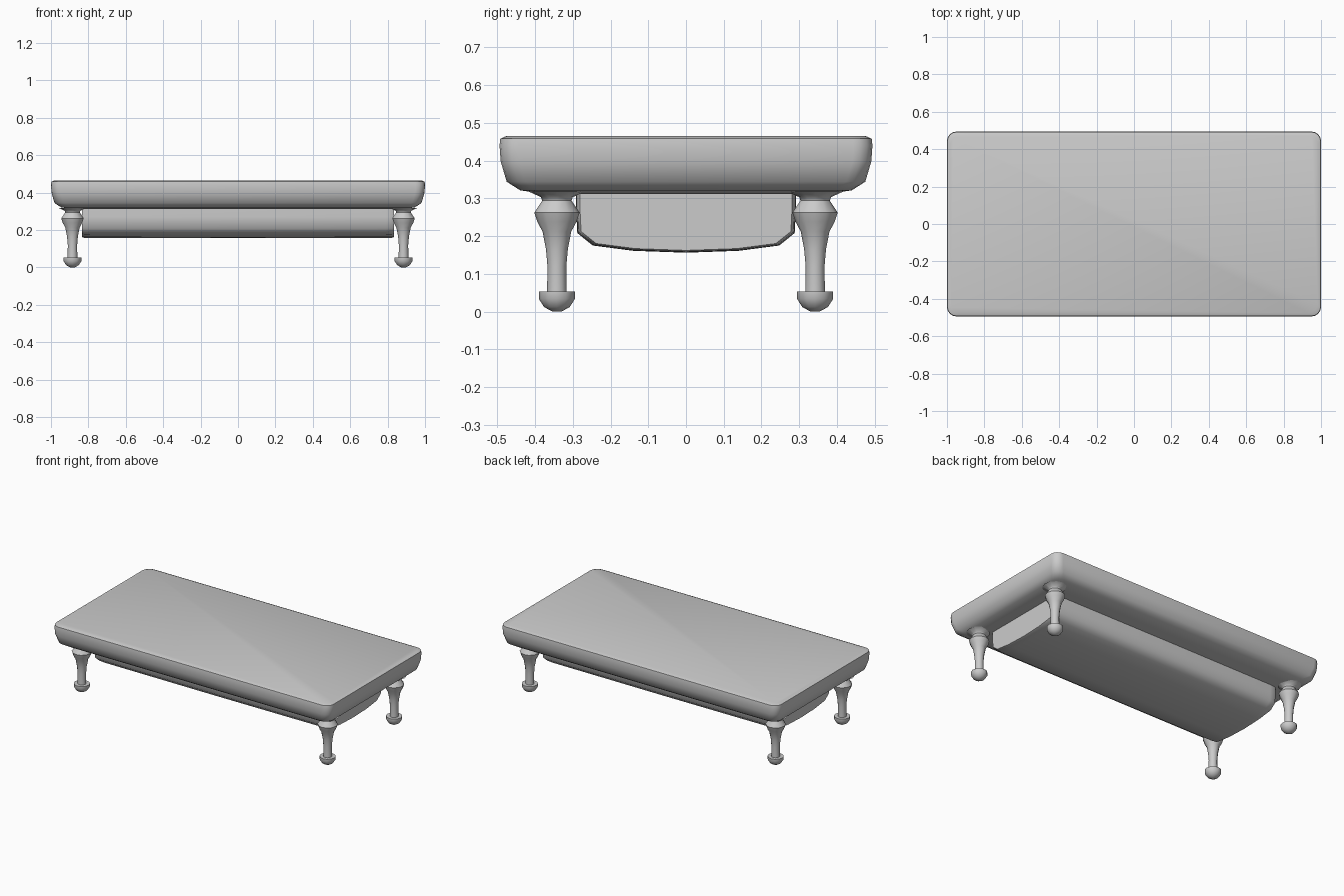
import bpy, bmesh, math

if "Cube" in bpy.data.objects:
    bpy.data.objects.remove(bpy.data.objects["Cube"])

def finish(name, bm, angle=50):
    bmesh.ops.recalc_face_normals(bm, faces=bm.faces)
    me = bpy.data.meshes.new(name)
    bm.to_mesh(me)
    bm.free()
    ob = bpy.data.objects.new(name, me)
    bpy.context.collection.objects.link(ob)
    bpy.ops.object.select_all(action='DESELECT')
    ob.select_set(True)
    bpy.context.view_layer.objects.active = ob
    bpy.ops.object.shade_smooth_by_angle(angle=math.radians(angle))
    return ob

def loft(name, rings, angle=50):
    bm = bmesh.new()
    loops = [[bm.verts.new(p) for p in r] for r in rings]
    n = len(loops[0])
    for a, b in zip(loops, loops[1:]):
        for i in range(n):
            j = (i + 1) % n
            bm.faces.new((a[i], a[j], b[j], b[i]))
    bm.faces.new(loops[0])
    bm.faces.new(loops[-1])
    return finish(name, bm, angle)

def rounded_rect(hx, hy, r, z, steps=4):
    pts = []
    for k, (sx, sy) in enumerate([(1, 1), (-1, 1), (-1, -1), (1, -1)]):
        for i in range(steps + 1):
            a = math.pi / 2 * (k + i / steps)
            pts.append((sx * (hx - r) + r * math.cos(a), sy * (hy - r) + r * math.sin(a), z))
    return pts

# Table top: rounded slab tapering on its underside (inset, z)
slab = [(0.12, 0.312), (0.055, 0.321), (0.019, 0.344), (0.003, 0.398),
        (0.0, 0.44), (0.002, 0.458), (0.018, 0.465)]
loft("table_top", [rounded_rect(1.0 - d, 0.494 - d, 0.05, z) for d, z in slab])

# Under-body: rounded trough section swept along x, softened at the ends
half = [(0.291, 0.33), (0.291, 0.27), (0.288, 0.208), (0.247, 0.175), (0.14, 0.161)]
section = half + [(0, 0.156)] + [(-y, z) for y, z in reversed(half)]
stations = [(-0.835, 0.965), (-0.825, 0.985), (-0.79, 0.995), (0, 1.0),
            (0.79, 0.995), (0.825, 0.985), (0.835, 0.965)]
loft("under_tray", [[(x, y * s, 0.33 + (z - 0.33) * s) for y, z in section]
                    for x, s in stations])

# Turned legs (radius, z)
leg = [(0.018, 0.003), (0.034, 0.012), (0.048, 0.034), (0.048, 0.053), (0.026, 0.053),
       (0.025, 0.12), (0.029, 0.165), (0.038, 0.212), (0.052, 0.238), (0.06, 0.262),
       (0.039, 0.294), (0.042, 0.303), (0.075, 0.318)]
leg[0] = (0.012, 0.0)
SIDES = 12
for xn, sx in (("left", -1), ("right", 1)):
    for yn, sy in (("front", -1), ("back", 1)):
        rings = [[(sx * 0.885 + r * math.cos(2 * math.pi * i / SIDES),
                   sy * 0.342 + r * math.sin(2 * math.pi * i / SIDES), z)
                  for i in range(SIDES)] for r, z in leg]
        loft(f"{yn}_{xn}_leg", rings)
